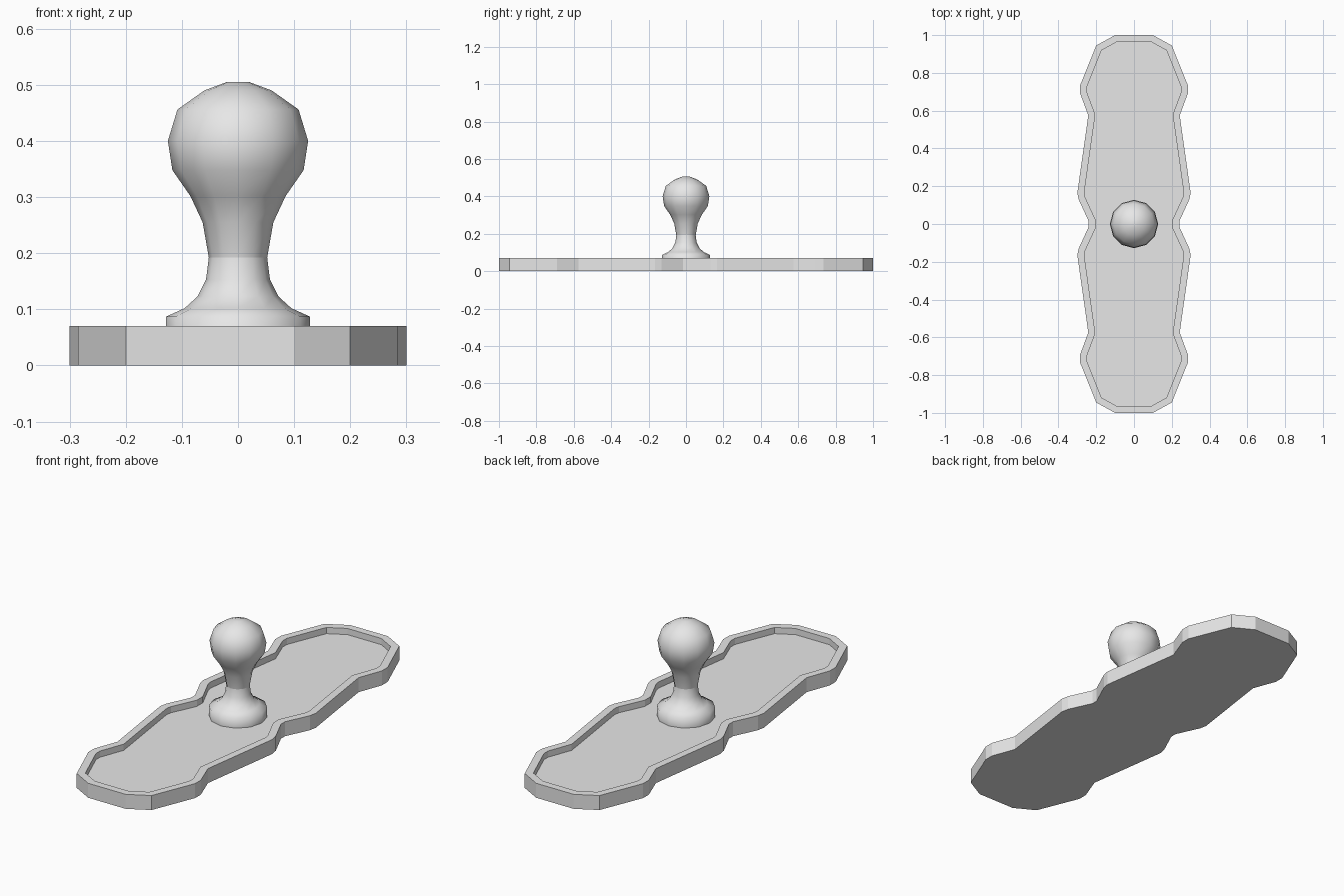
import bpy, bmesh, math
from mathutils import Vector

cube = bpy.data.objects.get("Cube")
if cube:
    bpy.data.objects.remove(cube, do_unlink=True)

grey = bpy.data.materials.new("light_grey")
grey.use_nodes = True
grey.diffuse_color = (0.8, 0.8, 0.8, 1)
grey.node_tree.nodes["Principled BSDF"].inputs["Base Color"].default_value = grey.diffuse_color


def add_object(name, bm, smooth):
    bmesh.ops.recalc_face_normals(bm, faces=bm.faces[:])
    for face in bm.faces:
        face.smooth = smooth
    mesh = bpy.data.meshes.new(name)
    bm.to_mesh(mesh)
    bm.free()
    mesh.materials.append(grey)
    obj = bpy.data.objects.new(name, mesh)
    bpy.context.collection.objects.link(obj)
    return obj


def lathe(name, profile, sides=12):
    """Turned part; a profile point at radius 0 closes the end."""
    bm = bmesh.new()
    verts = [bm.verts.new((r, 0, z)) for r, z in profile]
    edges = [bm.edges.new(pair) for pair in zip(verts, verts[1:])]
    bmesh.ops.spin(bm, geom=verts + edges, cent=(0, 0, 0), axis=(0, 0, 1),
                   angle=math.tau, steps=sides)
    bmesh.ops.remove_doubles(bm, verts=bm.verts[:], dist=0.0005)
    return add_object(name, bm, True)


def inset_outline(points, width):
    """Move each side of a counter-clockwise outline inward by width."""
    result = []
    for i, p in enumerate(points):
        a = (p - points[i - 1]).normalized()
        b = (points[(i + 1) % len(points)] - p).normalized()
        na, nb = Vector((-a.y, a.x)), Vector((-b.y, b.x))
        result.append(p + (na + nb) * width / (1 + na.dot(nb)))
    return result


# Scalloped plate outline: one quarter, mirrored to the other three
quarter = [Vector(p) for p in (
    (0.24, 0.015), (0.293, 0.13), (0.3, 0.165), (0.242, 0.575),
    (0.285, 0.69), (0.285, 0.735), (0.2, 0.945), (0.1, 1.0))]
half = quarter + [Vector((-p.x, p.y)) for p in reversed(quarter)]
outline = half + [-p for p in half]
inner = inset_outline(outline, 0.036)

# Back plate with a raised rim around a sunken floor
bm = bmesh.new()
loops = [[bm.verts.new((p.x, p.y, z)) for p in pts] for pts, z in
         ((outline, 0), (outline, 0.07), (inner, 0.07), (inner, 0.04))]
bm.faces.new(loops[0])
bm.faces.new(loops[-1])
count = len(outline)
for low, high in zip(loops, loops[1:]):
    for i in range(count):
        j = (i + 1) % count
        bm.faces.new((low[i], low[j], high[j], high[i]))
add_object("plate", bm, False)

# Flared collar under the knob
lathe("knob_collar", [(0.128, 0.04), (0.128, 0.087), (0.095, 0.102), (0.072, 0.123),
                      (0.057, 0.153), (0.052, 0.192)])

# Rounded knob
lathe("knob", [(0.052, 0.192), (0.063, 0.255), (0.085, 0.302), (0.117, 0.348),
               (0.125, 0.4), (0.108, 0.456), (0.06, 0.49), (0.02, 0.505), (0, 0.505)])
